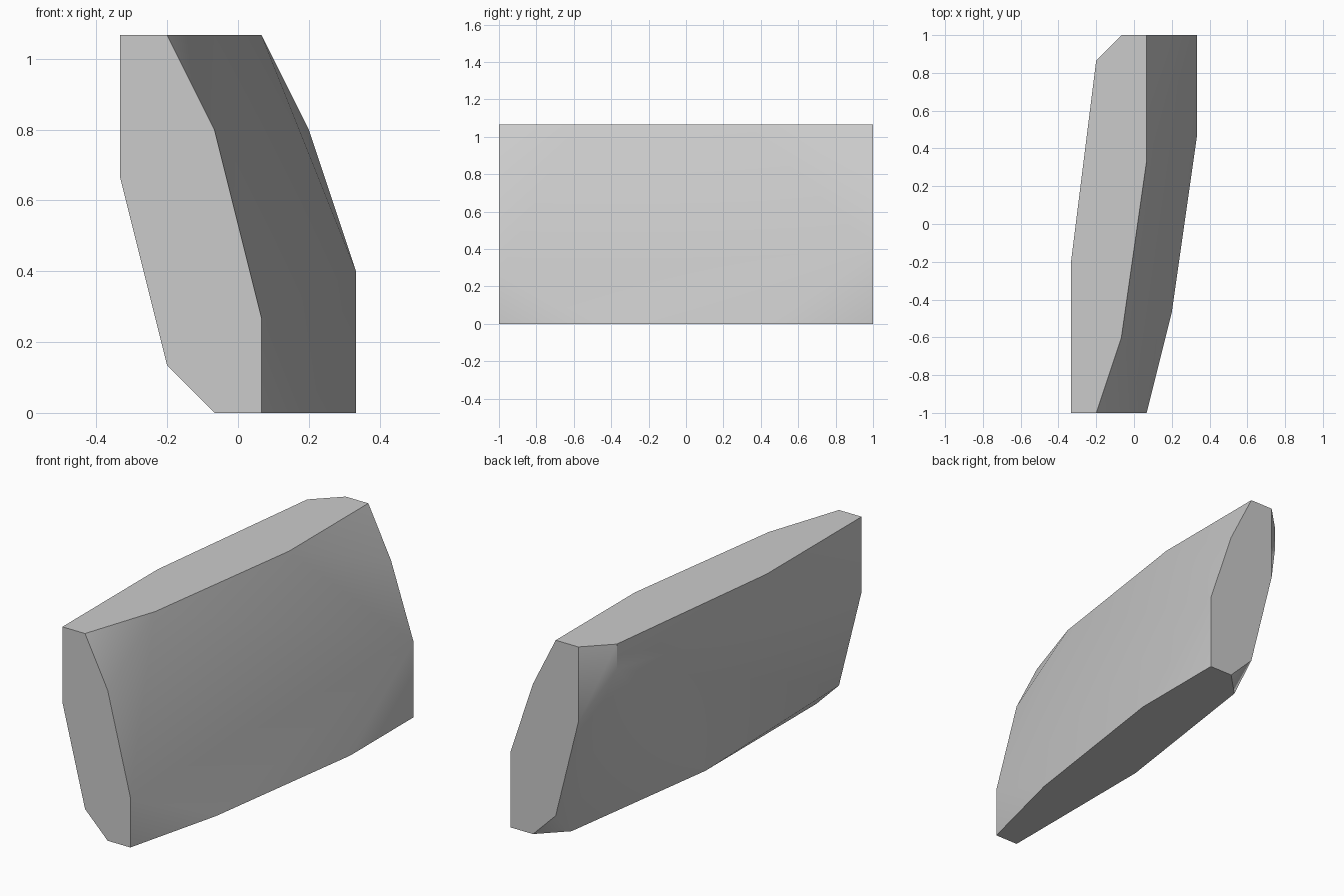
import bpy
import bmesh

# Remove the default cube
default_cube = bpy.data.objects.get("Cube")
if default_cube:
    bpy.data.objects.remove(default_cube, do_unlink=True)

UNIT = 2 / 15          # modelling step
BACK = 7.5             # half length in steps
TOP = 8                # height in steps


def make_material(name, colour):
    material = bpy.data.materials.new(name)
    material.use_nodes = True
    material.diffuse_color = colour
    material.node_tree.nodes["Principled BSDF"].inputs["Base Color"].default_value = colour
    return material


def end_profile(y, outline):
    """Place an (x, z) outline at one end of the slab."""
    return [(x, y, z) for x, z in outline]


def level_profile(z, outline):
    """Place an (x, y) outline at one level of the slab."""
    return [(x, y, z) for x, y in outline]


# Flat ends of the leaning slab
front_end = end_profile(-BACK, [(-2.5, 8), (-1.5, 8), (-.5, 6), (.5, 2),
                                (.5, 0), (-.5, 0), (-1.5, 1), (-2.5, 5)])
back_end = end_profile(BACK, [(.5, 8), (1.5, 6), (2.5, 3), (2.5, 0),
                              (1.5, 0), (.5, 1), (-.5, 5), (-.5, 8)])

# Bends along the top and bottom edges
top_bends = level_profile(TOP, [(-.5, -4.5), (.5, 2.5), (-1.5, 6.5), (-2.5, -1.5)])
bottom_bends = level_profile(0, [(1.5, -3.5), (2.5, 3.5), (.5, 6.5), (-.5, -.5)])

# Lower tip of the bevelled back corner
corner_tip = [(-1.5, 6.5, 7)]

# Wrap the outlines in one convex skin
bm = bmesh.new()
for point in front_end + back_end + top_bends + bottom_bends + corner_tip:
    bm.verts.new([c * UNIT for c in point])
bmesh.ops.convex_hull(bm, input=bm.verts[:])
bmesh.ops.dissolve_limit(bm, angle_limit=0.005, verts=bm.verts[:], edges=bm.edges[:])
bmesh.ops.recalc_face_normals(bm, faces=bm.faces[:])

mesh = bpy.data.meshes.new("leaning_slab")
bm.to_mesh(mesh)
bm.free()
mesh.materials.append(make_material("light grey", (0.6, 0.6, 0.6, 1)))

slab = bpy.data.objects.new("leaning_slab", mesh)
bpy.context.collection.objects.link(slab)

# Soft broad sides, crisp rims
bpy.ops.object.select_all(action="DESELECT")
slab.select_set(True)
bpy.context.view_layer.objects.active = slab
bpy.ops.object.shade_smooth_by_angle(angle=0.6)
